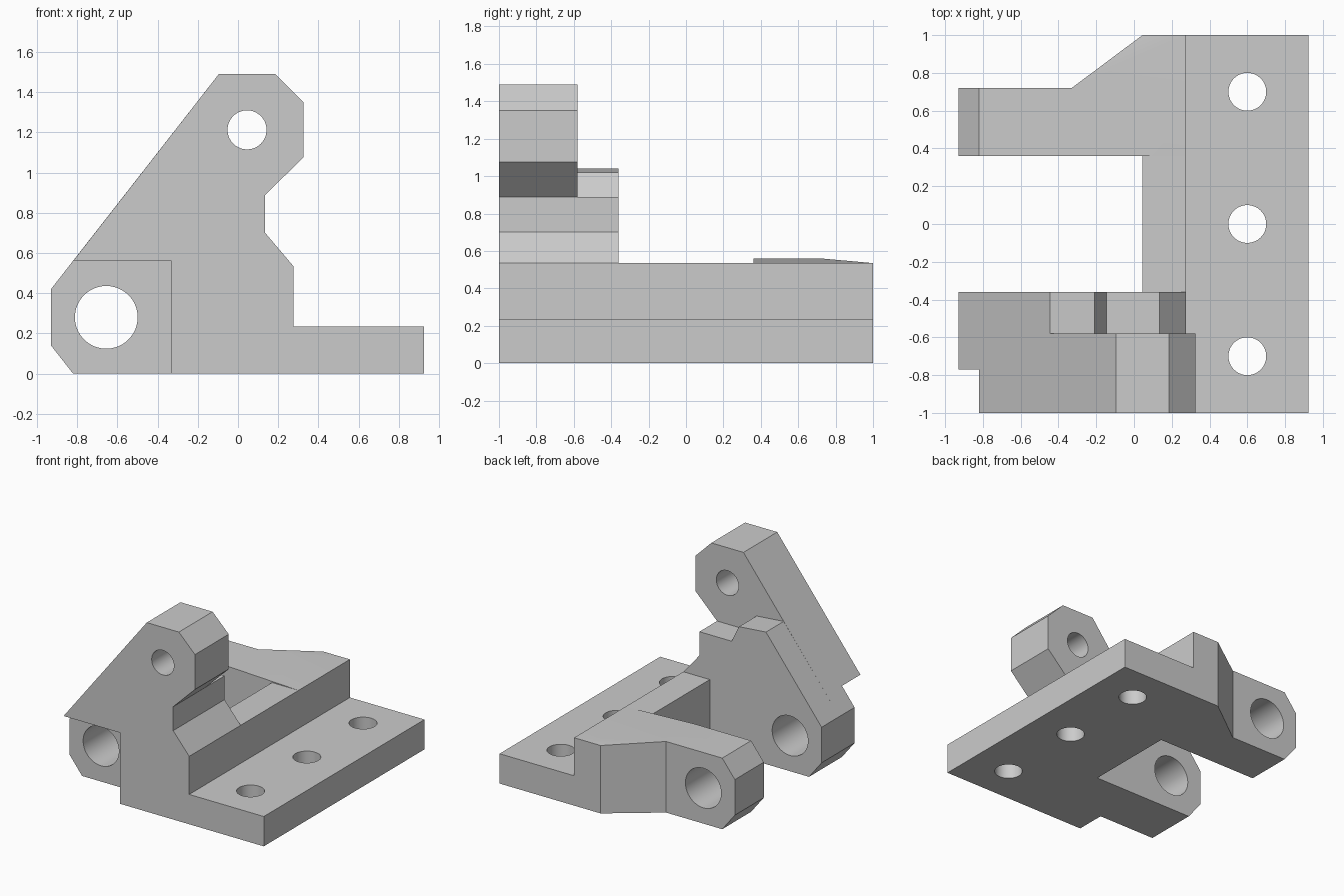
import bpy
import bmesh
from math import radians
from mathutils import Matrix, Vector

if "Cube" in bpy.data.objects:
    bpy.data.objects.remove(bpy.data.objects["Cube"], do_unlink=True)

GREY = (0.6, 0.6, 0.6, 1)
grey = bpy.data.materials.new("plain grey")
grey.use_nodes = True
grey.diffuse_color = GREY
grey.node_tree.nodes["Principled BSDF"].inputs["Base Color"].default_value = GREY


def add_object(name, bm):
    bmesh.ops.recalc_face_normals(bm, faces=bm.faces)
    mesh = bpy.data.meshes.new(name)
    bm.to_mesh(mesh)
    bm.free()
    mesh.materials.append(grey)
    obj = bpy.data.objects.new(name, mesh)
    bpy.context.collection.objects.link(obj)
    return obj


def slab(name, profile, y0, y1):
    """Extrude an x-z outline from y0 to y1."""
    bm = bmesh.new()
    face = bm.faces.new([bm.verts.new((x, y0, z)) for x, z in profile])
    moved = bmesh.ops.extrude_face_region(bm, geom=[face])["geom"]
    verts = [v for v in moved if isinstance(v, bmesh.types.BMVert)]
    bmesh.ops.translate(bm, verts=verts, vec=(0, y1 - y0, 0))
    return add_object(name, bm)


def cylinder(name, centre, radius, depth, axis):
    bm = bmesh.new()
    turn = Matrix.Rotation(radians(90), 4, "X") if axis == "Y" else Matrix()
    bmesh.ops.create_cone(bm, cap_ends=True, segments=64, radius1=radius, radius2=radius,
                          depth=depth, matrix=Matrix.Translation(Vector(centre)) @ turn)
    return add_object(name, bm)


def combine(target, tool, operation):
    """Apply a boolean and discard the tool object."""
    mod = target.modifiers.new(operation.lower(), "BOOLEAN")
    mod.operation, mod.solver, mod.object = operation, "EXACT", tool
    bpy.context.view_layer.objects.active = target
    bpy.ops.object.modifier_apply(modifier=mod.name)
    bpy.data.objects.remove(tool, do_unlink=True)


# Stepped base: mounting flange and raised rail
bracket = slab("hinge_bracket", [(0.045, 0), (0.925, 0), (0.925, 0.235), (0.275, 0.235),
                                 (0.275, 0.535), (0.045, 0.535)], -1, 1)

# Rear hinge arm with chamfered end
arm_end = [(-0.82, 0.56), (-0.93, 0.42), (-0.93, 0.14), (-0.82, 0)]
rear_arm = slab("rear_arm", arm_end + [(-0.33, 0), (-0.33, 0.56)], 0.36, 0.72)

# Gusset flaring from the rear arm into the rail
bm = bmesh.new()
for x, y, top in [(-0.33, 0.36, 0.56), (-0.33, 0.72, 0.56), (0.275, 0.36, 0.535),
                  (0.045, 1, 0.535), (0.275, 1, 0.535)]:
    for z in (0, top):
        bm.verts.new((x, y, z))
bmesh.ops.convex_hull(bm, input=bm.verts)
gusset = add_object("rear_gusset", bm)

# Front hinge arm, back layer, with a stepped top
waist = [(0.275, 0), (0.275, 0.535), (0.135, 0.70), (0.135, 0.888)]
front_arm = slab("front_arm", arm_end[1:] + waist +
                 [(-0.145, 0.888), (-0.21, 1.02), (-0.445, 1.04)], -0.58, -0.36)

# Tall lug plate, front layer, with the lower corner cleared at its outer face
head = [(0.325, 1.075), (0.325, 1.35), (0.185, 1.49), (-0.095, 1.49)]
lug_inner = slab("lug_inner", arm_end[1:] + waist + head, -0.77, -0.58)
lug_outer = slab("lug_outer", [(-0.82, 0.56), (-0.33, 0.56), (-0.33, 0)] + waist + head,
                 -1, -0.77)

for part in (gusset, rear_arm, front_arm, lug_inner, lug_outer):
    combine(bracket, part, "UNION")

# Bolt holes in the flange, hinge pin bore, and lug hole
for y in (-0.7, 0, 0.7):
    combine(bracket, cylinder("bolt_cutter", (0.6, y, 0.1), 0.1, 1, "Z"), "DIFFERENCE")
combine(bracket, cylinder("pin_cutter", (-0.655, 0, 0.28), 0.156, 3, "Y"), "DIFFERENCE")
combine(bracket, cylinder("lug_cutter", (0.045, -0.8, 1.212), 0.097, 1, "Y"), "DIFFERENCE")

# Clean flat faces and crisp edges
bm = bmesh.new()
bm.from_mesh(bracket.data)
bmesh.ops.remove_doubles(bm, verts=bm.verts, dist=0.0005)
bm.to_mesh(bracket.data)
bm.free()
bpy.ops.object.select_all(action="DESELECT")
bracket.select_set(True)
bpy.context.view_layer.objects.active = bracket
bpy.ops.object.shade_smooth_by_angle(angle=radians(20))
